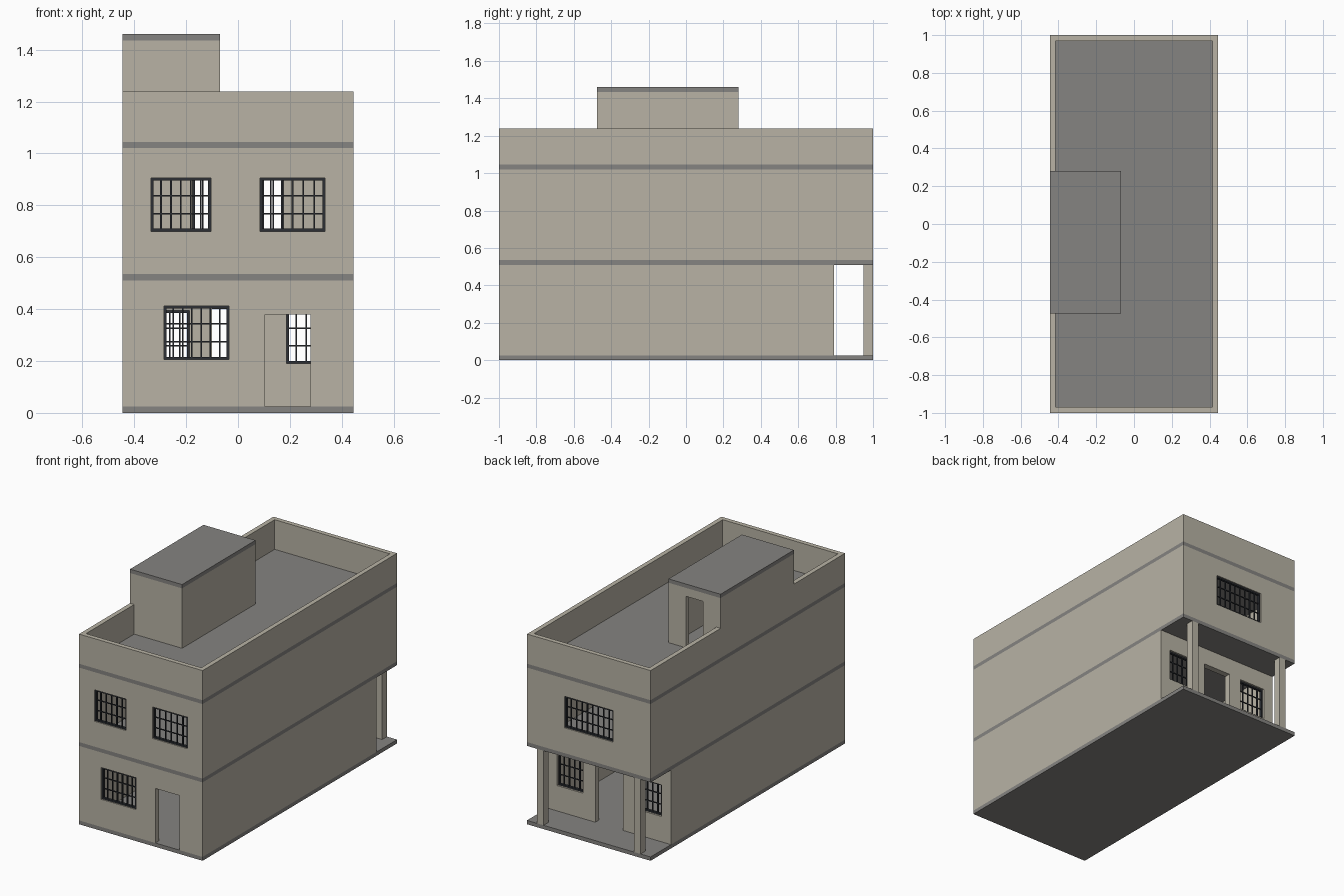
import bpy, bmesh
from mathutils import Vector

if "Cube" in bpy.data.objects:
    bpy.data.objects.remove(bpy.data.objects["Cube"])


def material(name, rgb):
    m = bpy.data.materials.new(name)
    m.diffuse_color = (*rgb, 1)
    m.use_nodes = True
    m.node_tree.nodes["Principled BSDF"].inputs["Base Color"].default_value = m.diffuse_color
    return m


PLASTER = material("beige_plaster", (0.48, 0.45, 0.375))
CONCRETE = material("grey_concrete", (0.235, 0.23, 0.22))
METAL = material("dark_metal", (0.025, 0.028, 0.034))


def finish(bm, name, mat):
    bmesh.ops.recalc_face_normals(bm, faces=bm.faces[:])
    me = bpy.data.meshes.new(name)
    bm.to_mesh(me)
    bm.free()
    me.materials.append(mat)
    ob = bpy.data.objects.new(name, me)
    bpy.context.collection.objects.link(ob)
    return ob


def add_box(bm, xr, yr, zr):
    vs = bmesh.ops.create_cube(bm, size=1)["verts"]
    for v in vs:
        v.co = Vector([(r[0] + r[1]) / 2 + c * (r[1] - r[0])
                       for c, r in zip(v.co, (xr, yr, zr))])


def box(name, mat, xr, yr, zr):
    bm = bmesh.new()
    add_box(bm, xr, yr, zr)
    return finish(bm, name, mat)


def wall(name, xr, yr, zr, holes):
    """Wall facing y, with rectangular holes (x0, x1, z0, z1)."""
    xs = sorted({*xr, *[h[0] for h in holes], *[h[1] for h in holes]})
    zs = sorted({*zr, *[h[2] for h in holes], *[h[3] for h in holes]})
    bm = bmesh.new()
    grid = [[bm.verts.new((x, yr[0], z)) for z in zs] for x in xs]
    for i in range(len(xs) - 1):
        for j in range(len(zs) - 1):
            cx, cz = (xs[i] + xs[i + 1]) / 2, (zs[j] + zs[j + 1]) / 2
            if not any(h[0] < cx < h[1] and h[2] < cz < h[3] for h in holes):
                bm.faces.new((grid[i][j], grid[i + 1][j],
                              grid[i + 1][j + 1], grid[i][j + 1]))
    for v in [v for v in bm.verts if not v.link_faces]:
        bm.verts.remove(v)
    ext = bmesh.ops.extrude_face_region(bm, geom=bm.faces[:], use_keep_orig=True)["geom"]
    for v in ext:
        if isinstance(v, bmesh.types.BMVert):
            v.co.y = yr[1]
    return finish(bm, name, PLASTER)


def grille(name, hole, y, cols, rows=3):
    """Window frame with a grid of thin bars."""
    x0, x1, z0, z1 = hole
    bm = bmesh.new()
    f, b = 0.010, 0.003
    for a, c in ((x0, x0 + f), (x1 - f, x1)):
        add_box(bm, (a, c), (y - .008, y + .008), (z0, z1))
    for a, c in ((z0, z0 + f), (z1 - f, z1)):
        add_box(bm, (x0 + f, x1 - f), (y - .008, y + .008), (a, c))
    for i in range(1, cols):
        x = x0 + (x1 - x0) * i / cols
        add_box(bm, (x - b, x + b), (y - .004, y + .004), (z0 + f, z1 - f))
    for j in range(1, rows):
        z = z0 + (z1 - z0) * j / rows
        add_box(bm, (x0 + f, x1 - f), (y - .003, y + .003), (z - b, z + b))
    return finish(bm, name, METAL)


W, L, T = 0.445, 1.0, 0.035
FULL, DEEP = (-W, W), (-L, L)
G, U, P = (.025, .51), (.535, 1.02), (1.045, 1.238)

# Floor slabs, seen as grey bands
box("ground_slab", CONCRETE, FULL, DEEP, (0, .025))
box("first_floor_slab", CONCRETE, FULL, DEEP, (.51, .535))
box("roof_slab", CONCRETE, FULL, DEEP, (1.02, 1.045))

# Front walls
front_win = (-.285, -.035, .205, .412)
upper_l = (-.335, -.105, .70, .905)
upper_r = (.085, .335, .70, .905)
wall("front_ground_wall", FULL, (-L, -L + T), G, [front_win, (.105, .28, .025, .38)])
wall("front_upper_wall", FULL, (-L, -L + T), U, [upper_l, upper_r])
grille("front_ground_window", front_win, -L + .015, 7)
grille("front_upper_left_window", upper_l, -L + .015, 6)
grille("front_upper_right_window", upper_r, -L + .015, 6)

# Back walls: recessed porch below, flush wall above
PY = .79
porch_l, porch_r = (-.375, -.187, .19, .395), (.187, .375, .19, .395)
back_win = (-.175, .175, .70, .905)
wall("porch_wall", FULL, (PY - .04, PY), G, [porch_l, porch_r, (-.1, .1, .025, .40)])
wall("back_upper_wall", FULL, (L - T, L), U, [back_win])
grille("porch_left_window", porch_l, PY - .02, 5)
grille("porch_right_window", porch_r, PY - .02, 5)
grille("back_upper_window", back_win, L - .015, 9)

# Side walls and porch pillars
for s, side in ((-1, "left"), (1, "right")):
    xr = sorted((s * W, s * (W - T)))
    box(side + "_ground_wall", PLASTER, xr, (-L + T, PY - .04), G)
    box(side + "_upper_wall", PLASTER, xr, (-L + T, L - T), U)
    box(side + "_porch_pillar", PLASTER, sorted((s * .325, s * .373)), (.95, L), G)

# Roof parapet, interrupted on the left by the stair house
R = .03
SX, SY0, SY1 = -.07, -.475, .28
box("front_parapet", PLASTER, FULL, (-L, -L + R), P)
box("back_parapet", PLASTER, FULL, (L - R, L), P)
box("right_parapet", PLASTER, (W - R, W), (-L + R, L - R), P)
box("left_front_parapet", PLASTER, (-W, -W + R), (-L + R, SY0), P)
box("left_back_parapet", PLASTER, (-W, -W + R), (SY1, L - R), P)

# Stair house with a doorway at the back
S = (1.045, 1.435)
box("stair_front_wall", PLASTER, (-W, SX), (SY0, SY0 + R), S)
box("stair_left_wall", PLASTER, (-W, -W + R), (SY0 + R, SY1 - R), S)
box("stair_right_wall", PLASTER, (SX - R, SX), (SY0 + R, SY1 - R), S)
wall("stair_back_wall", (-W, SX), (SY1 - R, SY1), S, [(-.32, -.195, 1.045, 1.38)])
box("stair_roof", CONCRETE, (-W, SX), (SY0, SY1), (1.435, 1.46))
